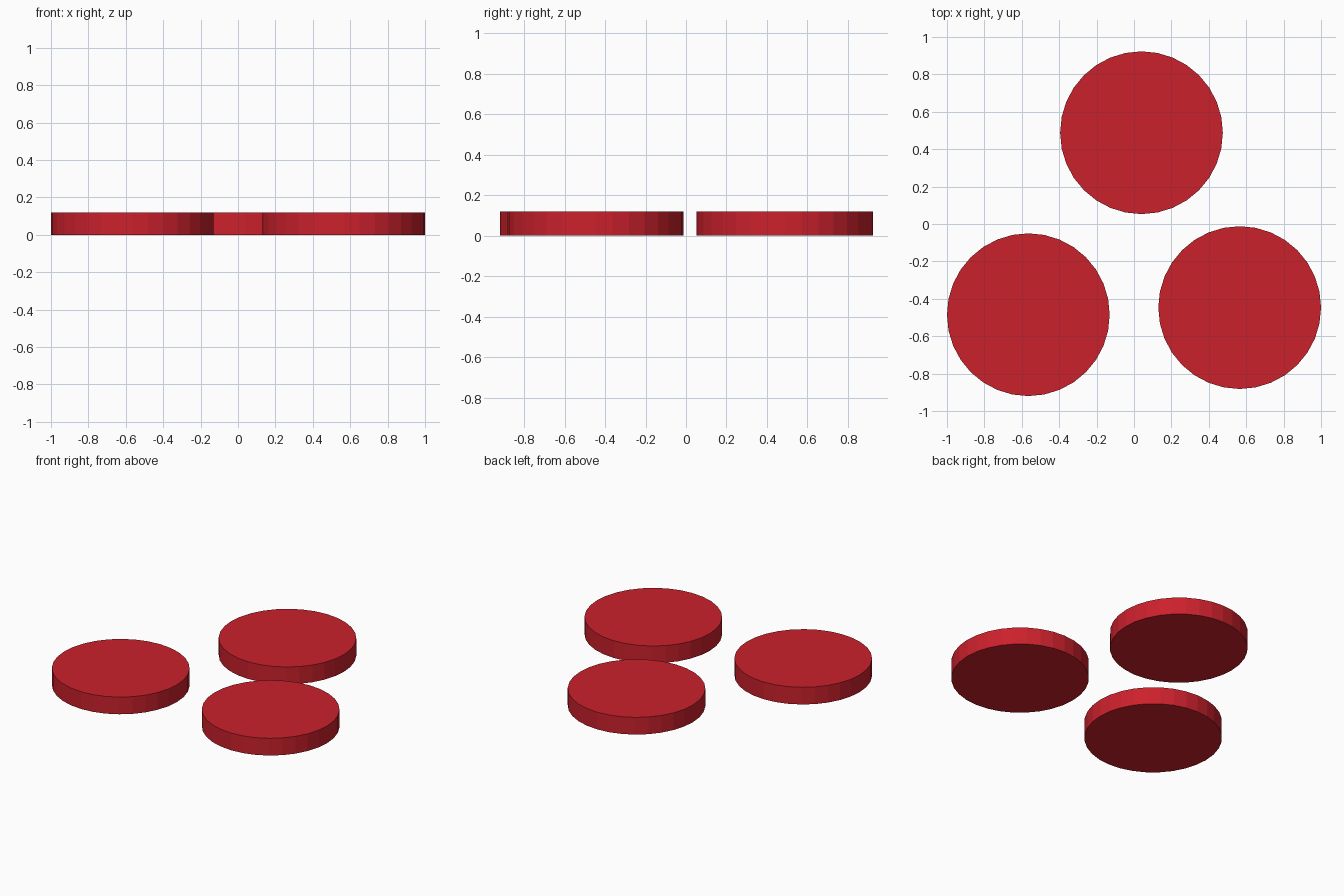
import bpy

if "Cube" in bpy.data.objects:
    bpy.data.objects.remove(bpy.data.objects["Cube"])

RADIUS, HEIGHT, SIDES = 0.435, 0.12, 32

red = bpy.data.materials.new("red")
red.diffuse_color = (0.6, 0.015, 0.025, 1)
red.use_nodes = True
red.node_tree.nodes["Principled BSDF"].inputs["Base Color"].default_value = red.diffuse_color


def add_disc(name, x, y):
    bpy.ops.mesh.primitive_cylinder_add(vertices=SIDES, radius=RADIUS, depth=HEIGHT,
                                        location=(x, y, HEIGHT / 2))
    disc = bpy.context.object
    disc.name = name
    disc.data.materials.append(red)


# Three flat discs lying on the ground
add_disc("back_disc", 0.04, 0.488)
add_disc("left_disc", -0.565, -0.485)
add_disc("right_disc", 0.565, -0.447)
